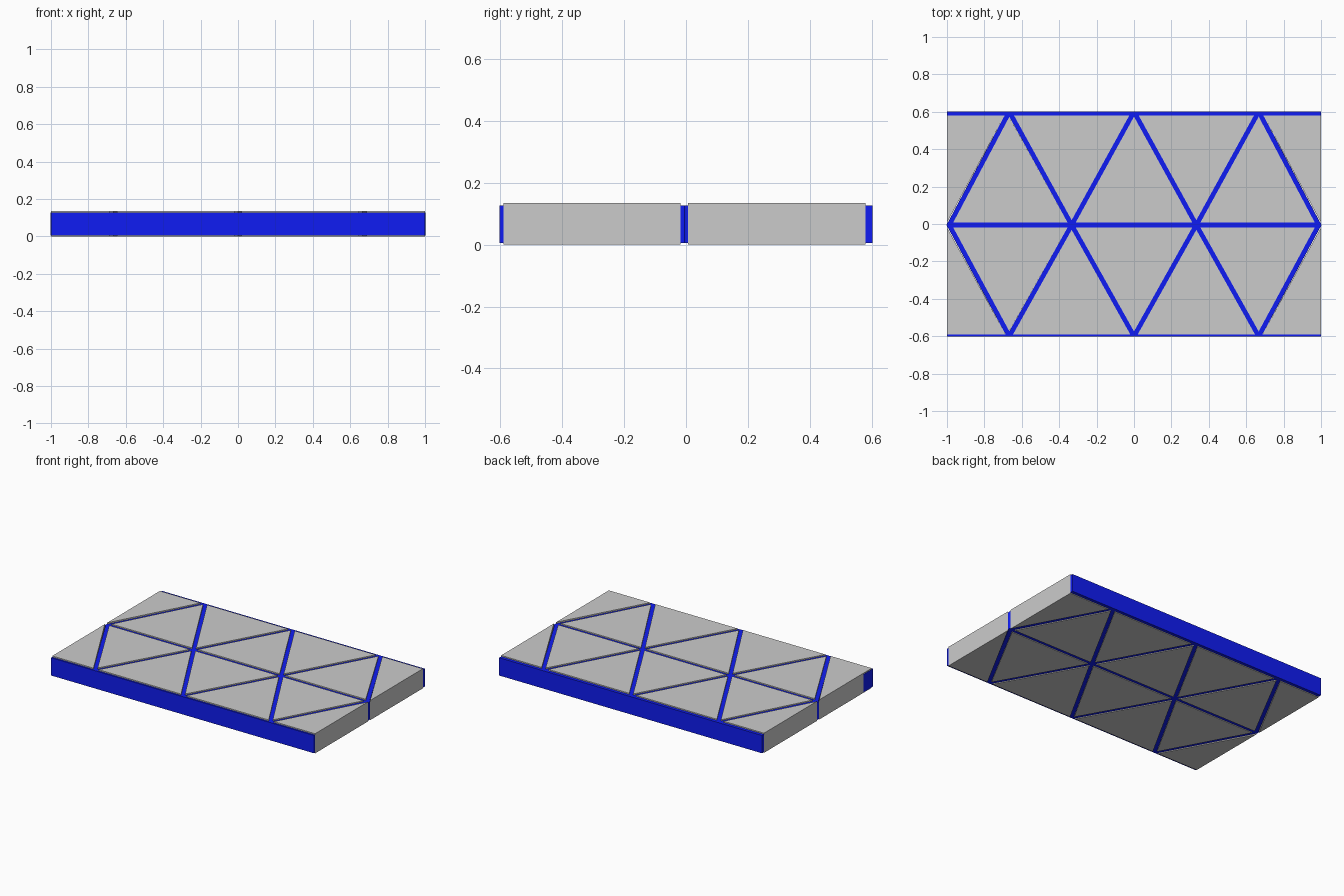
import bpy, bmesh

if "Cube" in bpy.data.objects:
    bpy.data.objects.remove(bpy.data.objects["Cube"])

BLUE = bpy.data.materials.new("blue_rib")
BLUE.diffuse_color = (0.005, 0.012, 0.9, 1)
BLUE.use_nodes = True
BLUE.node_tree.nodes["Principled BSDF"].inputs["Base Color"].default_value = BLUE.diffuse_color

RIB_Z = (0.005, 0.127)
TILE_Z = (0.0, 0.135)
H = 0.0143                      # half the horizontal width of a diagonal rib
CENTRE_X = [-0.988, -1 / 3, 1 / 3, 0.988]
OUTER_X = [-2 / 3, 0, 2 / 3]


def prism(name, outline, z, mat=None):
    """Extrude a flat outline between two heights."""
    bm = bmesh.new()
    face = bm.faces.new([bm.verts.new((x, y, z[0])) for x, y in outline])
    top = bmesh.ops.extrude_face_region(bm, geom=[face])["geom"]
    bmesh.ops.translate(bm, vec=(0, 0, z[1] - z[0]),
                        verts=[v for v in top if isinstance(v, bmesh.types.BMVert)])
    bmesh.ops.recalc_face_normals(bm, faces=bm.faces)
    mesh = bpy.data.meshes.new(name)
    bm.to_mesh(mesh)
    bm.free()
    ob = bpy.data.objects.new(name, mesh)
    bpy.context.collection.objects.link(ob)
    if mat:
        mesh.materials.append(mat)


def rect(x0, x1, y0, y1):
    return [(x0, y0), (x1, y0), (x1, y1), (x0, y1)]


# Long straight ribs
prism("front_rib", rect(-1, 1, -0.602, -0.59), RIB_Z, BLUE)
prism("centre_rib", rect(-1, 1, -0.018, 0.007), RIB_Z, BLUE)
prism("back_rib", rect(-1, 1, 0.58, 0.602), RIB_Z, BLUE)
# Short plate folded around the front left corner
prism("corner_plate", rect(-1.001, -0.998, -0.602, -0.5), RIB_Z, BLUE)

# Each row: rib end heights, then tile limits (centre side, outer side)
ROWS = {"front": (-0.0055, -0.6, -0.018, -0.59),
        "back": (-0.0055, 0.6, 0.007, 0.58)}

for row, (yc, yo, tc, to) in ROWS.items():
    # Zigzag nodes alternate between centre line and outer edge
    nodes = []
    for i, cx in enumerate(CENTRE_X):
        nodes.append((cx, yc))
        if i < 3:
            nodes.append((OUTER_X[i], yo))
    diags = list(zip(nodes, nodes[1:]))

    def x_at(d, y):
        (ax, ay), (bx, by) = d
        return ax + (bx - ax) * (y - ay) / (by - ay)

    for d in diags:
        (ax, ay), (bx, by) = d
        prism(row + "_diagonal_rib",
              [(ax - H, ay), (ax + H, ay), (bx + H, by), (bx - H, by)], RIB_Z, BLUE)

    # Full triangular tiles between neighbouring diagonals
    for l, r in zip(diags, diags[1:]):
        apex_x, apex_y = l[1]
        base = tc if apex_y == yo else to
        slope = (l[1][1] - l[0][1]) / (l[1][0] - l[0][0])
        prism(row + "_tile", [(x_at(l, base) + H, base), (x_at(r, base) - H, base),
                              (apex_x, apex_y - H * slope)], TILE_Z)

    # Half tiles at both ends
    for name, d, s in (("left", diags[0], -1), ("right", diags[-1], 1)):
        prism(f"{row}_{name}_end_tile",
              [(s, tc), (s, to), (x_at(d, to) + s * H, to)], TILE_Z)
